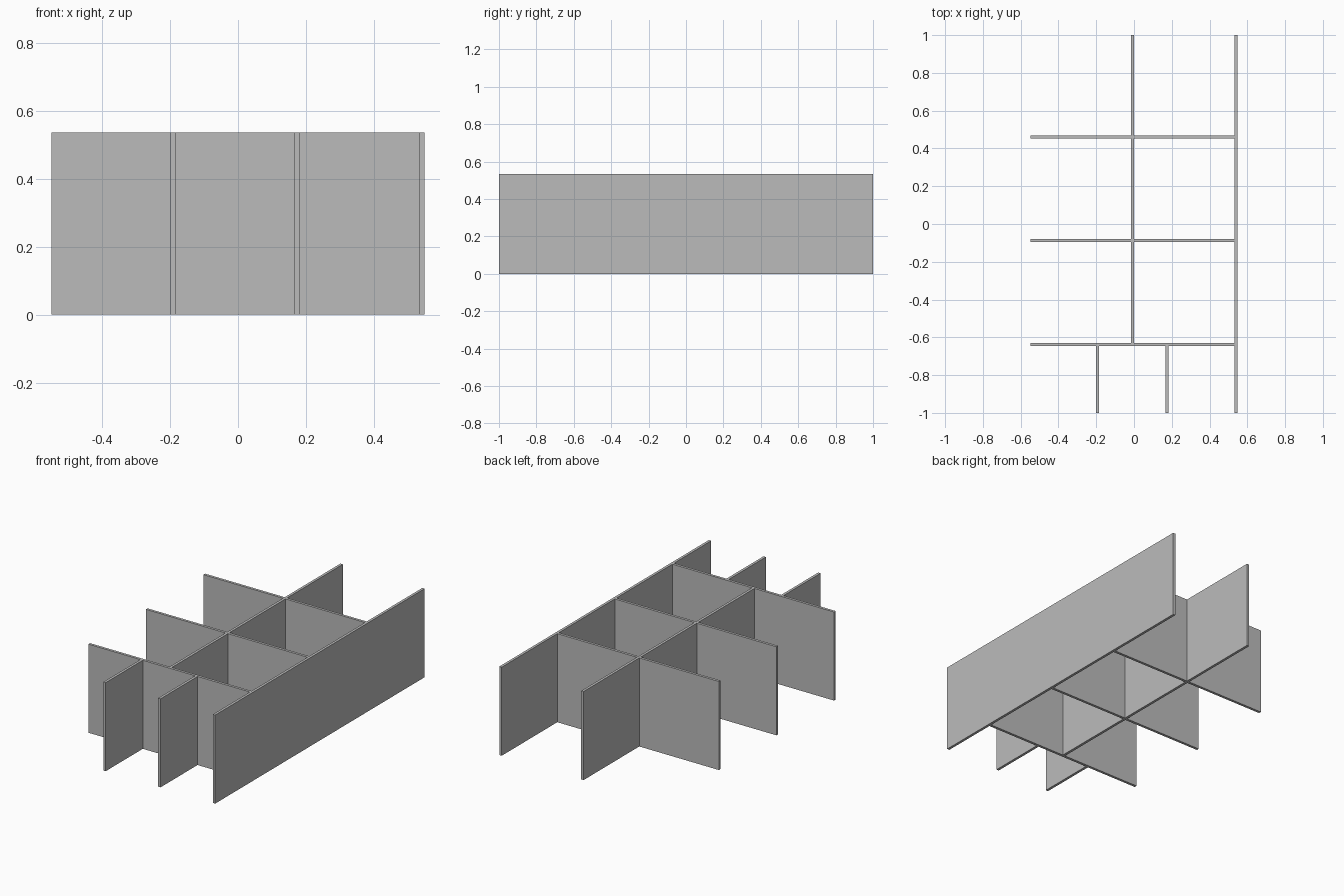
import bpy

cube = bpy.data.objects.get("Cube")
if cube:
    bpy.data.objects.remove(cube, do_unlink=True)

HEIGHT = 0.535
THICK = 0.016
SIDE = 0.548      # outer half width
END = 1.0         # half length

grey = bpy.data.materials.new("plain_grey")
grey.use_nodes = True
colour = (0.5, 0.5, 0.5, 1)
grey.diffuse_color = colour
grey.node_tree.nodes["Principled BSDF"].inputs["Base Color"].default_value = colour


def panel(name, x0, x1, y0, y1):
    """Upright flat board standing on the ground."""
    bpy.ops.mesh.primitive_cube_add(
        size=1, location=((x0 + x1) / 2, (y0 + y1) / 2, HEIGHT / 2))
    ob = bpy.context.object
    ob.name = name
    ob.scale = (x1 - x0, y1 - y0, HEIGHT)
    bpy.ops.object.transform_apply(location=False, rotation=False, scale=True)
    ob.data.materials.append(grey)
    return ob


# Long side wall
wall_x = SIDE - THICK
panel("long_side_wall", wall_x, SIDE, -END, END)

# Three cross walls, butting against the side wall
cross_ys = [-0.638, -0.088, 0.461]
for i, y in enumerate(cross_ys):
    panel(f"cross_wall_{i + 1}", -SIDE, wall_x, y - THICK / 2, y + THICK / 2)

# Middle wall, in sections between the cross walls and out to the back
spine_x = (wall_x - SIDE) / 2
ends = [y - THICK / 2 for y in cross_ys[1:]] + [END]
for i, (y, end) in enumerate(zip(cross_ys, ends)):
    panel(f"middle_wall_{i + 1}", spine_x - THICK / 2, spine_x + THICK / 2,
          y + THICK / 2, end)

# Two short front dividers
for name, x in (("right", -0.192), ("left", 0.174)):
    panel(f"front_divider_{name}", x - THICK / 2, x + THICK / 2,
          -END, cross_ys[0] - THICK / 2)
